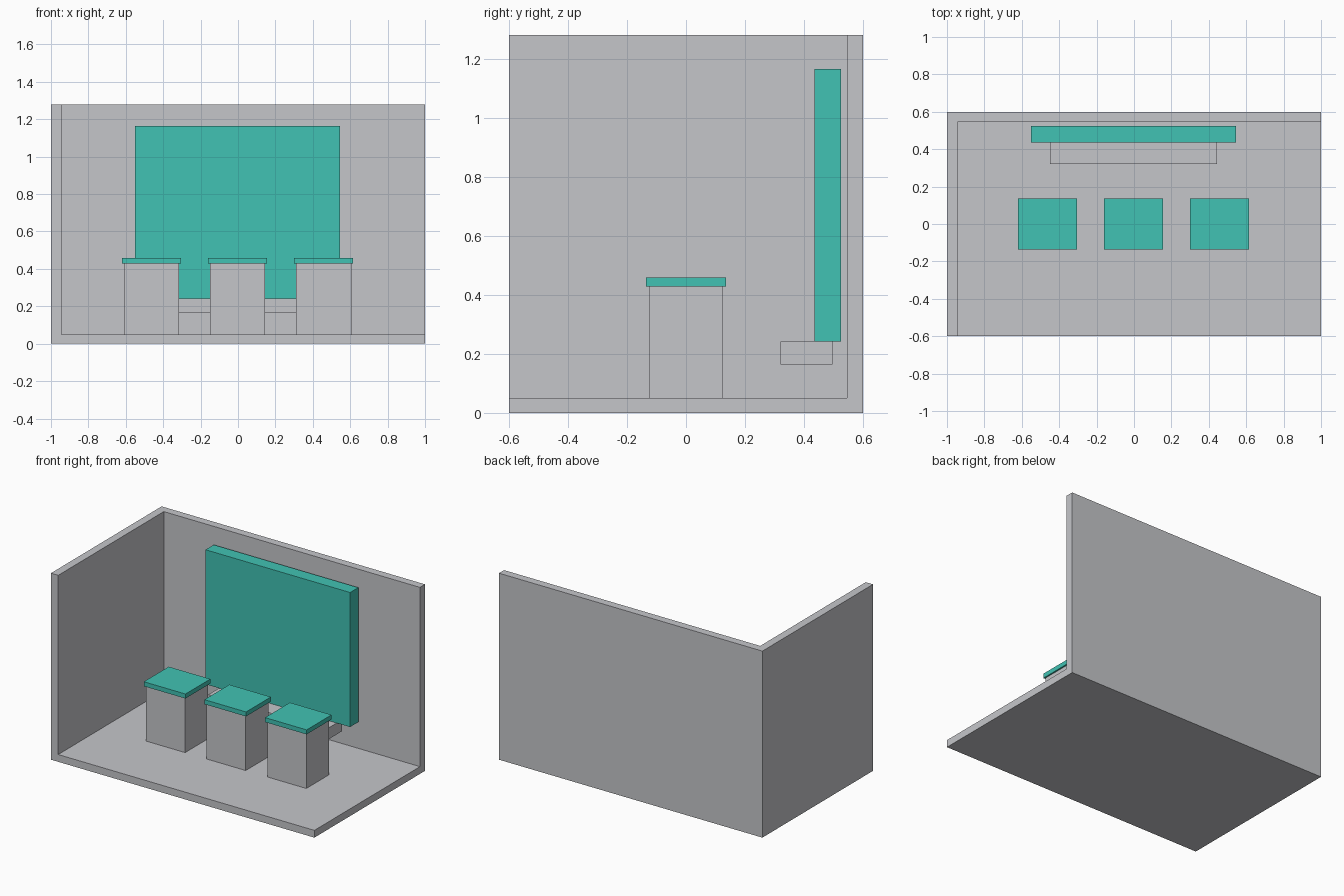
import bpy
from mathutils import Vector

if "Cube" in bpy.data.objects:
    bpy.data.objects.remove(bpy.data.objects["Cube"])


def material(name, srgb):
    mat = bpy.data.materials.new(name)
    lin = [((c / 255 + 0.055) / 1.055) ** 2.4 for c in srgb]
    mat.diffuse_color = (*lin, 1)
    mat.use_nodes = True
    mat.node_tree.nodes["Principled BSDF"].inputs["Base Color"].default_value = mat.diffuse_color
    return mat


grey = material("light grey", (197, 198, 202))
teal = material("teal", (65, 194, 179))


def box(name, lo, hi, mat):
    """Axis-aligned box between two opposite corners."""
    lo, hi = Vector(lo), Vector(hi)
    bpy.ops.mesh.primitive_cube_add(size=1)
    obj = bpy.context.object
    obj.name = name
    for v in obj.data.vertices:
        v.co = [(a + b) / 2 + c * (b - a) for a, b, c in zip(lo, hi, v.co)]
    obj.data.materials.append(mat)
    return obj


# Room shell: floor, left wall and back wall left after hollowing a block
room = box("room_shell", (-1, -0.6, 0), (1, 0.6, 1.28), grey)
hollow = box("room_cutter", (-0.945, -0.8, 0.05), (1.2, 0.545, 1.5), grey)
hollow.hide_render = True
hollow.hide_set(True)
cut = room.modifiers.new("hollow", "BOOLEAN")
cut.operation = "DIFFERENCE"
cut.solver = "EXACT"
cut.object = hollow

# Wall panel and the ledge beneath it
box("wall_panel", (-0.552, 0.436, 0.242), (0.546, 0.525, 1.165), teal)
box("ledge", (-0.45, 0.32, 0.164), (0.444, 0.496, 0.242), grey)

# Row of three pedestals with overhanging tops
for i in range(3):
    x = -0.4625 + 0.46 * i
    box(f"pedestal_{i + 1}", (x - 0.148, -0.124, 0.05), (x + 0.148, 0.124, 0.428), grey)
    box(f"pedestal_top_{i + 1}", (x - 0.158, -0.135, 0.428), (x + 0.158, 0.135, 0.459), teal)
